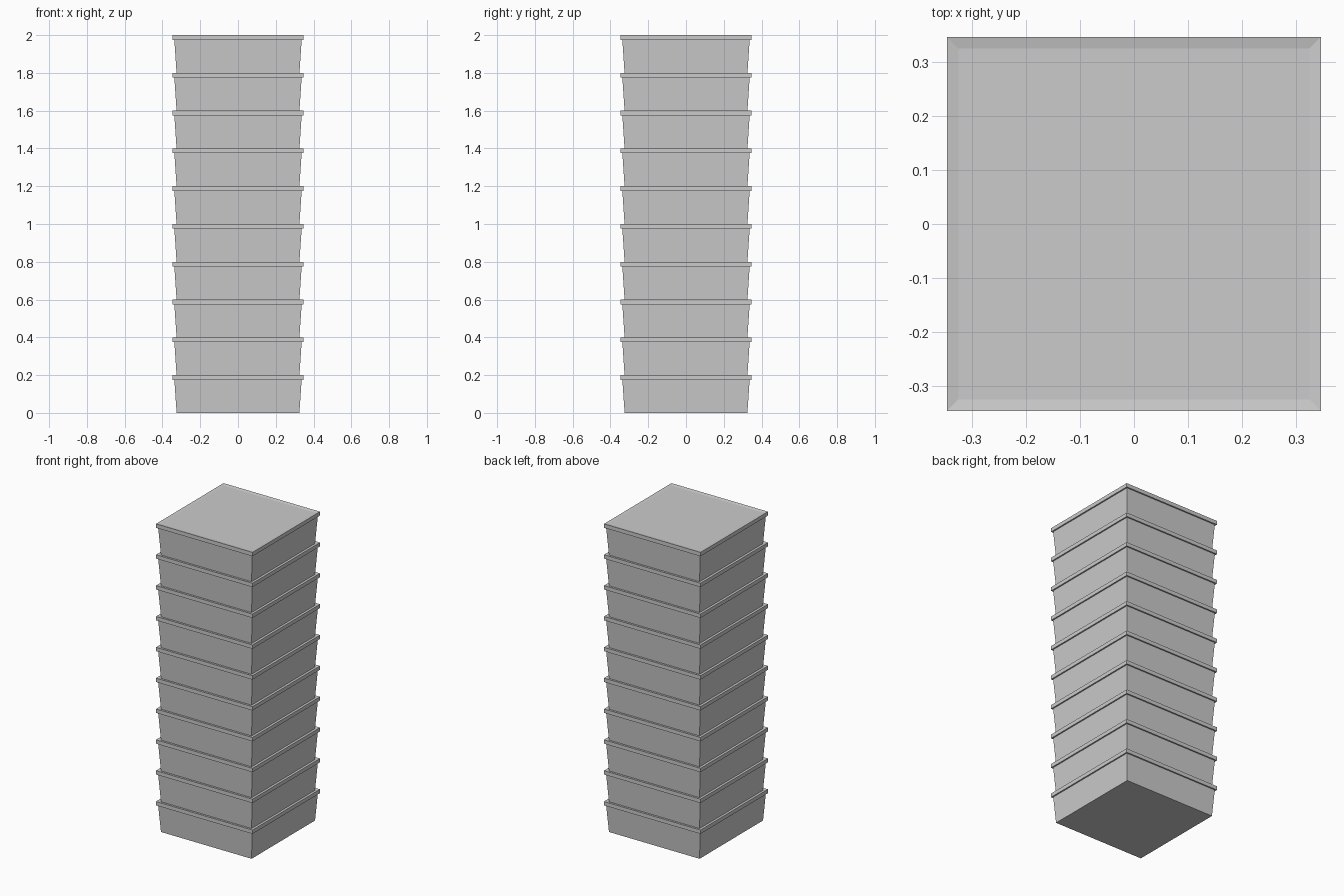
import bpy
import bmesh

if "Cube" in bpy.data.objects:
    bpy.data.objects.remove(bpy.data.objects["Cube"], do_unlink=True)

COUNT = 10
STEP = 2.0 / COUNT
RIM = 0.025          # rim height
DIP = 0.004          # shallow fall of the lid edge towards its centre
BASE, SHOULDER, EDGE = 0.325, 0.337, 0.346

# One grey for the whole stack
grey = bpy.data.materials.new("light_grey")
grey.use_nodes = True
colour = (0.6, 0.6, 0.6, 1.0)
grey.diffuse_color = colour
grey.node_tree.nodes["Principled BSDF"].inputs["Base Color"].default_value = colour


def square_loft(name, sections):
    """Closed solid through square sections given as (half width, height)."""
    bm = bmesh.new()
    rings = [[bm.verts.new((sx * r, sy * r, z))
              for sx, sy in ((-1, -1), (1, -1), (1, 1), (-1, 1))]
             for r, z in sections]
    for low, high in zip(rings, rings[1:]):
        for i in range(4):
            j = (i + 1) % 4
            bm.faces.new((low[i], low[j], high[j], high[i]))
    bm.faces.new(rings[0][::-1])
    bm.faces.new(rings[-1])
    mesh = bpy.data.meshes.new(name)
    bm.to_mesh(mesh)
    bm.free()
    mesh.materials.append(grey)
    return mesh


# Tapered tier: flared wall, overhanging rim, slightly dished top
tier = square_loft("tier", [
    (BASE, 0),
    (SHOULDER, STEP - RIM),
    (EDGE, STEP - RIM),
    (EDGE, STEP),
    (BASE, STEP - DIP),
])

# Stack the tiers, each resting in the dish below
for n in range(COUNT):
    z = n * STEP
    mesh = tier.copy()
    if n:
        for v in mesh.vertices:
            if v.co.z < DIP:
                v.co.z -= DIP
    obj = bpy.data.objects.new(f"tier_{n + 1}", mesh)
    obj.location.z = z
    bpy.context.collection.objects.link(obj)
